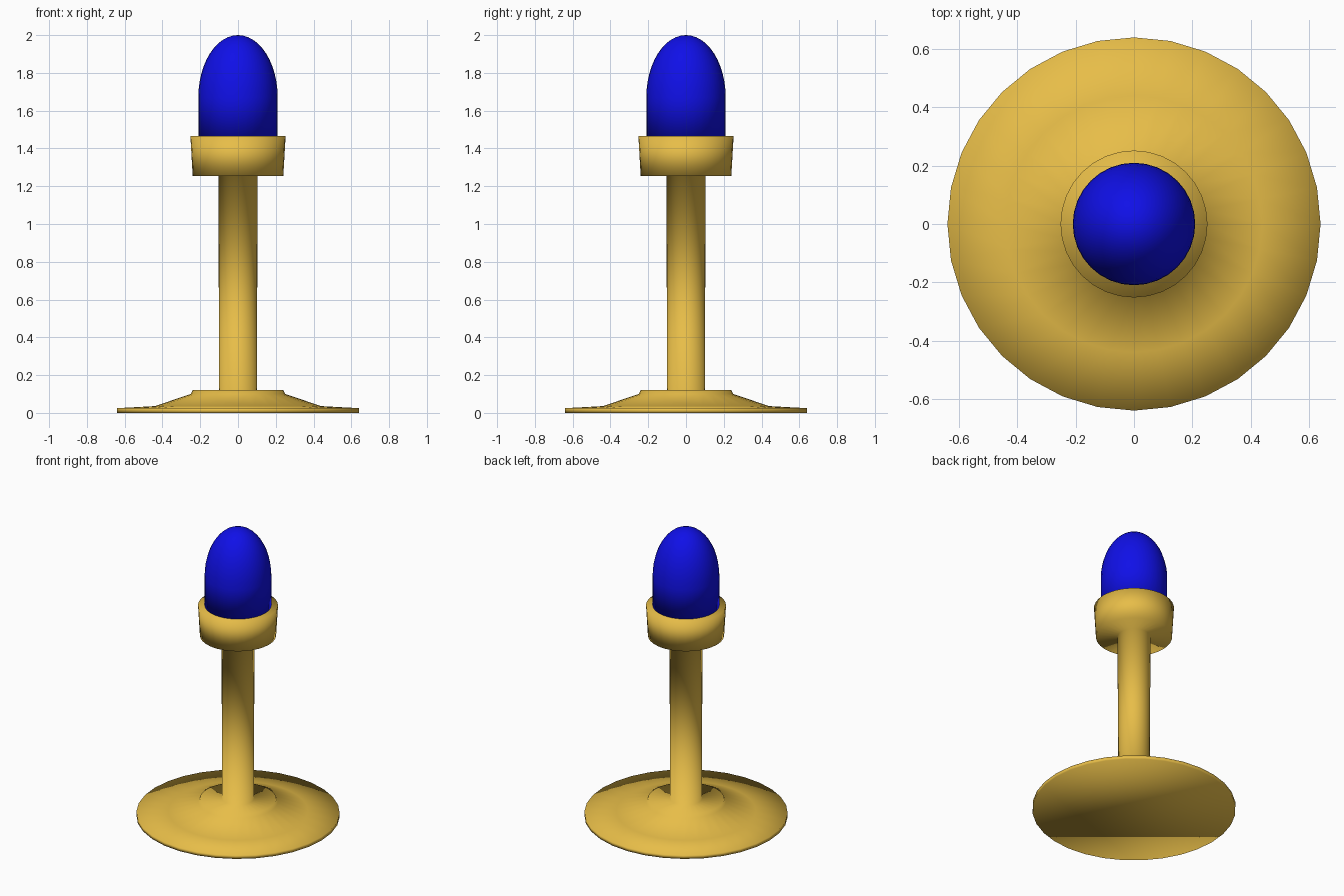
import bpy
import bmesh
from math import sin, cos, pi

SIDES = 32

cube = bpy.data.objects.get("Cube")
if cube:
    bpy.data.objects.remove(cube, do_unlink=True)


def make_material(name, rgb):
    mat = bpy.data.materials.new(name)
    mat.use_nodes = True
    colour = (*rgb, 1.0)
    mat.diffuse_color = colour
    mat.node_tree.nodes["Principled BSDF"].inputs["Base Color"].default_value = colour
    return mat


def lathe(name, profile, mat):
    """Revolve (radius, height) points, bottom to top, and close both ends."""
    bm = bmesh.new()
    rings = []
    for radius, height in profile:
        rings.append([bm.verts.new((radius * cos(2 * pi * i / SIDES),
                                    radius * sin(2 * pi * i / SIDES), height))
                      for i in range(SIDES)])
    for low, high in zip(rings, rings[1:]):
        for i in range(SIDES):
            j = (i + 1) % SIDES
            bm.faces.new((low[i], low[j], high[j], high[i]))
    bm.faces.new(rings[0][::-1])
    bm.faces.new(rings[-1])
    # Points on the axis collapse to a single pole
    bmesh.ops.remove_doubles(bm, verts=bm.verts, dist=0.0005)
    bmesh.ops.recalc_face_normals(bm, faces=bm.faces)
    for face in bm.faces:
        face.smooth = True
    mesh = bpy.data.meshes.new(name)
    bm.to_mesh(mesh)
    bm.free()
    mesh.materials.append(mat)
    obj = bpy.data.objects.new(name, mesh)
    bpy.context.collection.objects.link(obj)
    return obj


gold = make_material("gold", (0.8, 0.51, 0.065))
blue = make_material("blue", (0.005, 0.005, 0.8))

# Stand: flared foot, slim stem and cup turned as one piece
foot = [(0.64, 0.0), (0.64, 0.025), (0.44, 0.036), (0.25, 0.1), (0.24, 0.122)]
stem = [(0.1, 0.122), (0.104, 1.255)]
cup = [(0.24, 1.255), (0.252, 1.465)]
lathe("stand", foot + stem + cup, gold)

# Bulb: straight wall rising into an elliptical dome
WALL_TOP, RADIUS, STEPS = 1.67, 0.21, 12
dome = [(RADIUS * cos(pi / 2 * k / STEPS),
         WALL_TOP + (2.0 - WALL_TOP) * sin(pi / 2 * k / STEPS))
        for k in range(STEPS)]
lathe("bulb", [(RADIUS, 1.46)] + dome + [(0.0, 2.0)], blue)
